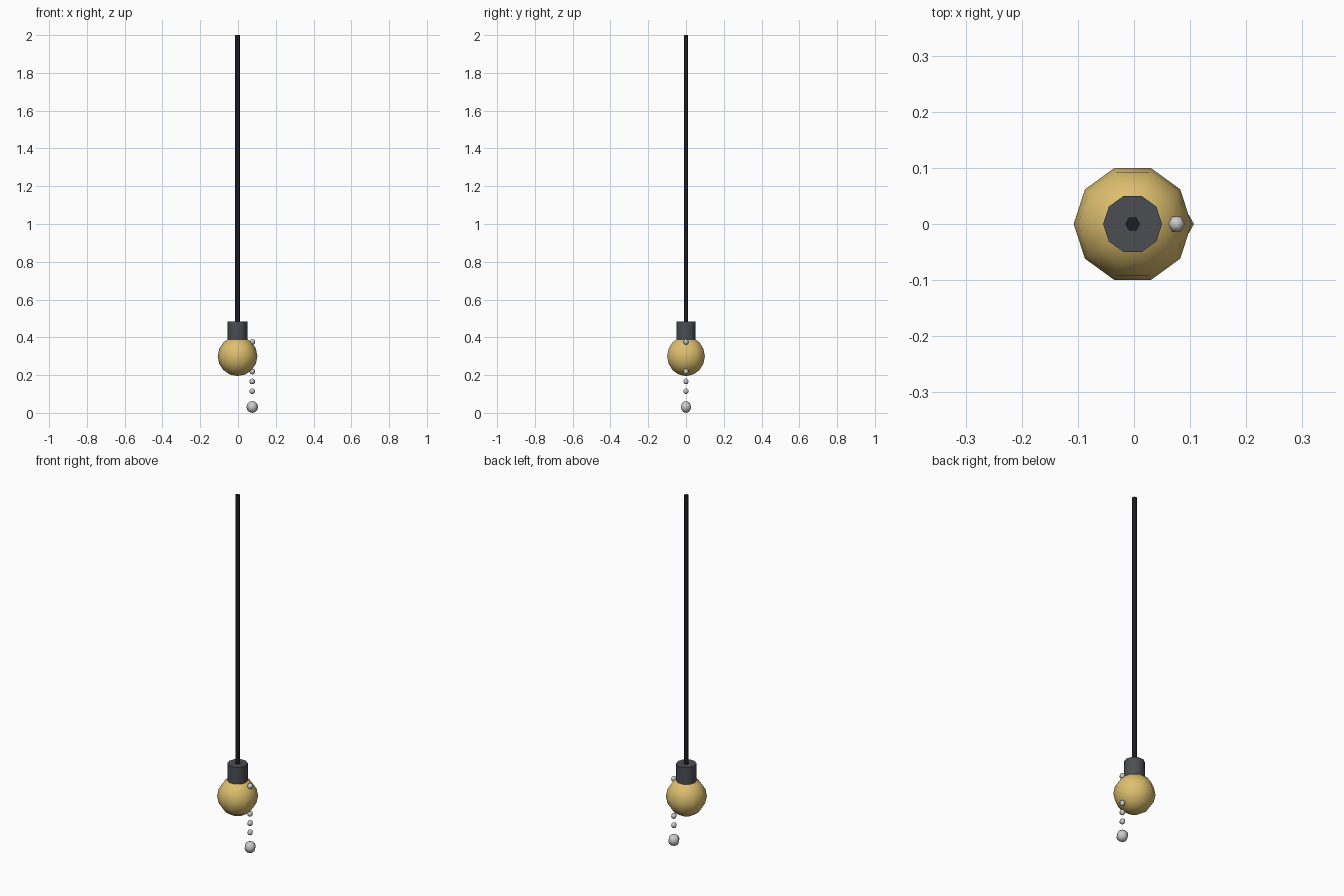
import bpy, bmesh
from math import sin, cos, pi, radians
from mathutils import Vector

if "Cube" in bpy.data.objects:
    bpy.data.objects.remove(bpy.data.objects["Cube"])


def material(name, rgb):
    m = bpy.data.materials.new(name)
    m.diffuse_color = (*rgb, 1)
    m.use_nodes = True
    m.node_tree.nodes["Principled BSDF"].inputs["Base Color"].default_value = m.diffuse_color
    return m


def lathe(name, profile, sides, location, mat=None, angle=180):
    """Spin an (r, z) profile around z, first corner on +x."""
    bm = bmesh.new()
    verts = [bm.verts.new((r, 0, z)) for r, z in profile]
    edges = [bm.edges.new(pair) for pair in zip(verts, verts[1:])]
    bmesh.ops.spin(bm, geom=verts + edges, cent=(0, 0, 0), axis=(0, 0, 1),
                   angle=2 * pi, steps=sides)
    bmesh.ops.remove_doubles(bm, verts=bm.verts[:], dist=1e-5)
    bmesh.ops.recalc_face_normals(bm, faces=bm.faces[:])
    mesh = bpy.data.meshes.new(name)
    bm.to_mesh(mesh)
    bm.free()
    ob = bpy.data.objects.new(name, mesh)
    ob.location = location
    bpy.context.collection.objects.link(ob)
    if mat:
        mesh.materials.append(mat)
    bpy.ops.object.select_all(action='DESELECT')
    ob.select_set(True)
    bpy.context.view_layer.objects.active = ob
    bpy.ops.object.shade_smooth_by_angle(angle=radians(angle))
    return ob


def ball(radius, rings):
    return [(radius * sin(pi * i / rings), -radius * cos(pi * i / rings))
            for i in range(rings + 1)]


def rod(radius, height):
    return [(0, 0), (radius, 0), (radius, height), (0, height)]


glass = material("amber_glass", (0.72, 0.52, 0.16))
dark = material("dark_metal", (0.07, 0.075, 0.085))
black = material("black_rubber", (0.012, 0.012, 0.016))
CX, CHAIN_X = -0.0025, 0.0757

# Cord, socket and bulb
lathe("cord", rod(0.0132, 1.52), 6, (CX, 0, 0.48), black, 65)
lathe("socket", rod(0.0525, 0.097), 10, (CX, 0, 0.387), dark, 45)
lathe("bulb", ball(0.105, 8), 10, (CX, 0, 0.3), glass)

# Pull chain: small beads running past the bulb, larger end knob
for i in range(6):
    lathe(f"chain_bead_{i + 1}", ball(0.0152, 6), 6,
          (CHAIN_X, 0, 0.376 - 0.0523 * i))
lathe("chain_knob", ball(0.0313, 6), 6, (CHAIN_X, 0, 0.0313))
